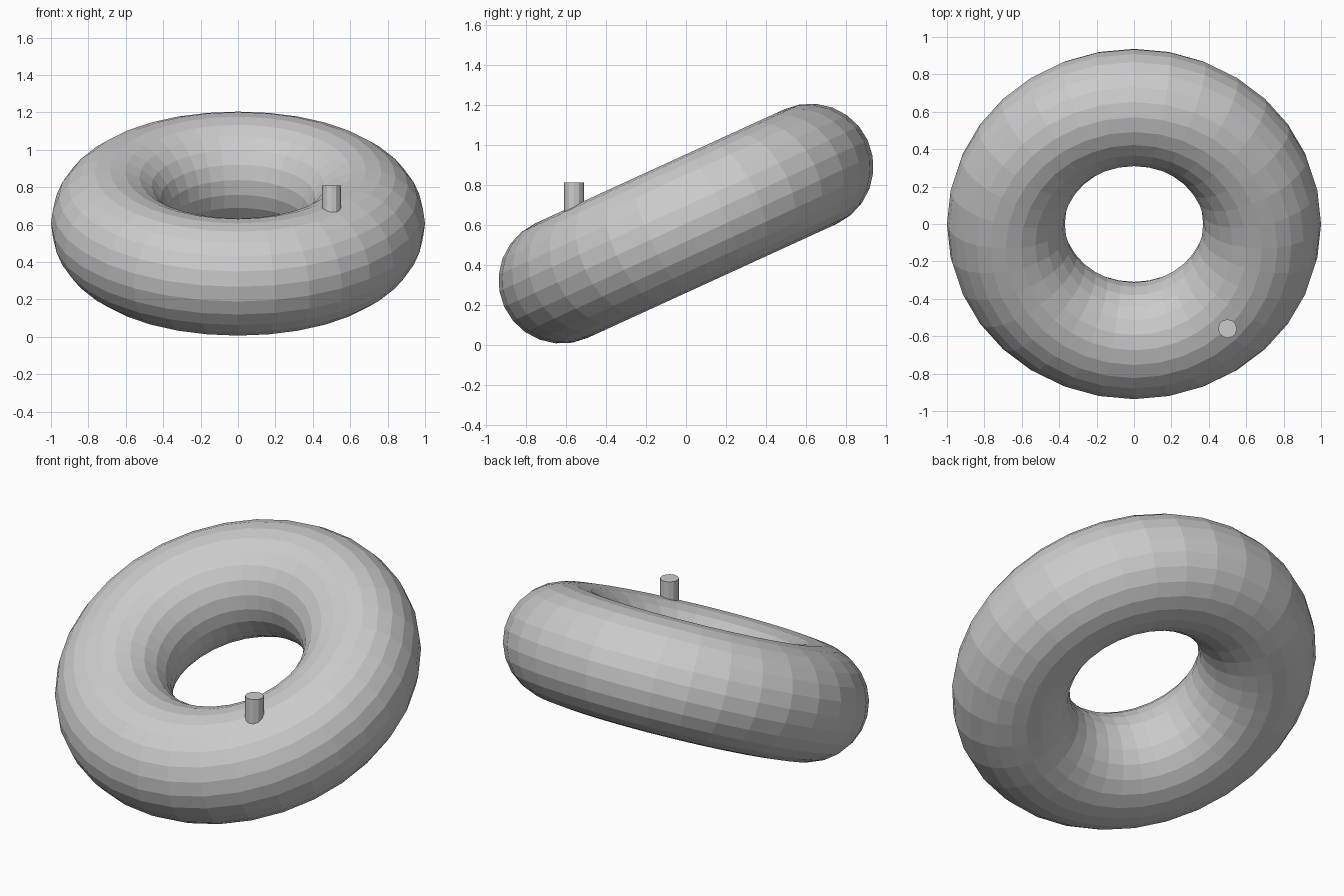
import bpy, math

if "Cube" in bpy.data.objects:
    bpy.data.objects.remove(bpy.data.objects["Cube"])

grey = bpy.data.materials.new("light grey")
grey.diffuse_color = (0.6, 0.6, 0.6, 1)
grey.use_nodes = True
grey.node_tree.nodes["Principled BSDF"].inputs["Base Color"].default_value = grey.diffuse_color

TILT = math.radians(24.6)
MID_Z = 0.605


def finish(name):
    obj = bpy.context.object
    obj.name = name
    obj.data.materials.append(grey)
    return obj


# Tilted ring, flat facets
bpy.ops.mesh.primitive_torus_add(
    major_radius=0.685, minor_radius=0.315,
    major_segments=32, minor_segments=24,
    location=(0, 0, MID_Z), rotation=(TILT, 0, 0))
ring = finish("ring")
for poly in ring.data.polygons:
    poly.use_smooth = False

# Upright valve stem, sunk into the ring
top, bottom = 0.81, 0.60
bpy.ops.mesh.primitive_cylinder_add(
    vertices=12, radius=0.05, depth=top - bottom,
    location=(0.5, -0.56, (top + bottom) / 2))
finish("valve_stem")
